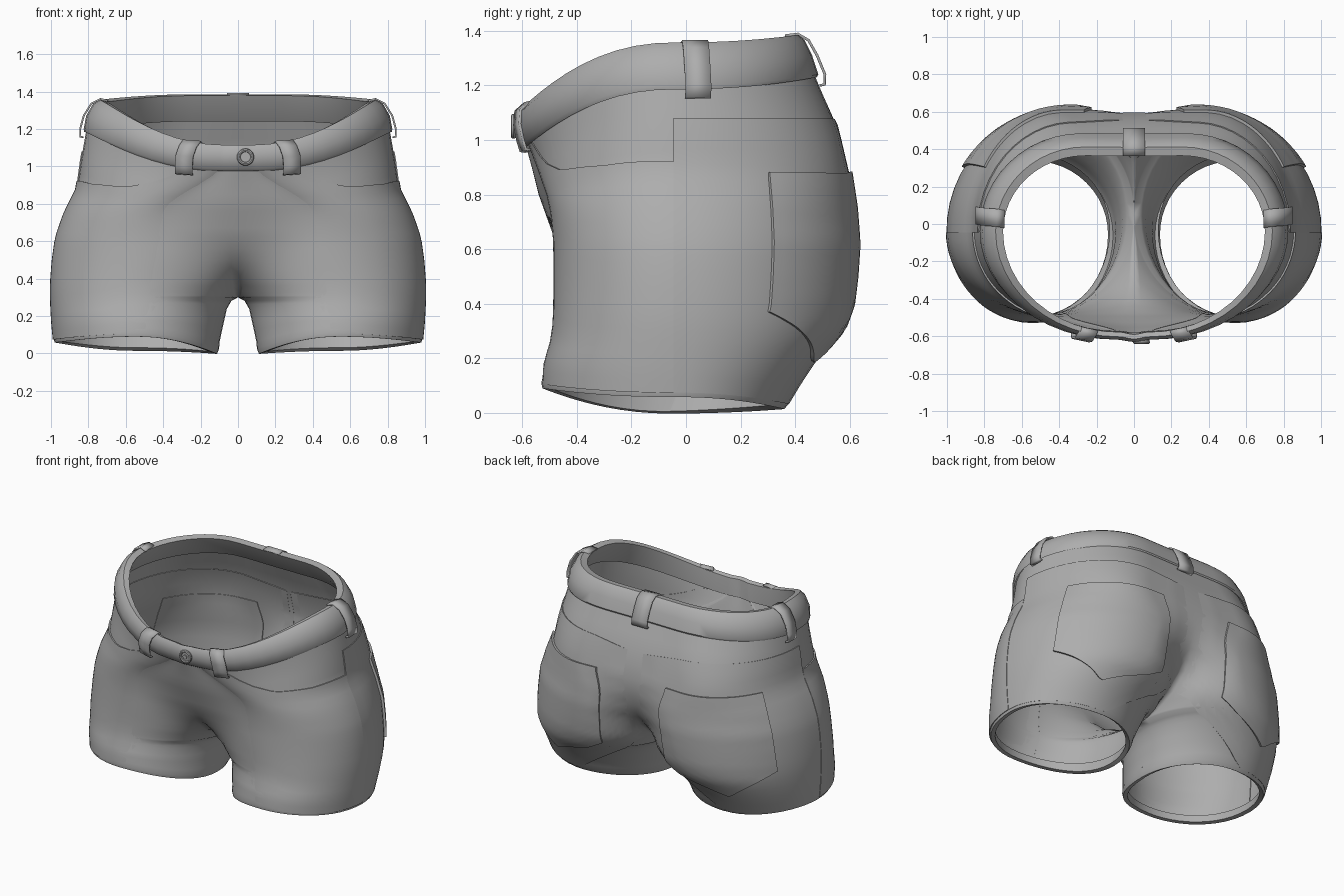
import bpy, bmesh, math
from mathutils import Vector

if "Cube" in bpy.data.objects:
    bpy.data.objects.remove(bpy.data.objects["Cube"])

cloth = bpy.data.materials.new("grey_cloth")
cloth.diffuse_color = (0.42, 0.42, 0.42, 1)
cloth.use_nodes = True
cloth.node_tree.nodes["Principled BSDF"].inputs["Base Color"].default_value = cloth.diffuse_color

# Half cross-sections, hem to waist:
# z side, z front, z back, inner x, centre-front y, front y, side x, bulge x, back y, centre-back y
ROWS = [
    (.058, .09, .014, .112, -.06, -.526, .98, .54, .36, -.06),
    (.16, .18, .14, .085, -.01, -.522, .99, .54, .435, -.01),
    (.25, .25, .25, .06, .03, -.50, .995, .53, .515, .03),
    (.285, .285, .285, .035, .045, -.492, .996, .525, .545, .045),
    (.30, .30, .30, 0, .05, -.49, .997, .52, .557, .05),
    (.31, .31, .31, 0, -.05, -.489, .997, .52, .565, .11),
    (.33, .33, .33, 0, -.13, -.488, .998, .52, .575, .17),
    (.40, .40, .40, 0, -.28, -.485, .995, .50, .60, .32),
    (.50, .50, .50, 0, -.40, -.485, .987, .47, .612, .45),
    (.62, .62, .62, 0, -.475, -.485, .97, .45, .62, .55),
    (.75, .73, .75, 0, -.515, -.495, .925, .43, .61, .59),
    (.88, .80, .87, 0, -.54, -.51, .86, .40, .592, .595),
    (1.04, .90, 1.05, 0, -.565, -.545, .838, .34, .55, .553),
]
ROWS.append((1.20, .99, 1.24, 0, -.59, -.58, .81, .28, .47, .468))
# Waistband, outside bottom over the wide top to inside bottom
BAND = [
    (1.185, .975, 1.23, 0, -.595, -.585, .822, .28, .48, .478),
    (1.20, .985, 1.24, 0, -.61, -.60, .825, .28, .485, .483),
    (1.27, 1.04, 1.31, 0, -.63, -.618, .812, .28, .462, .46),
    (1.335, 1.09, 1.365, 0, -.63, -.618, .775, .27, .435, .433),
    (1.357, 1.115, 1.385, 0, -.615, -.603, .74, .26, .412, .41),
    (1.345, 1.105, 1.378, 0, -.59, -.578, .70, .26, .365, .363),
    (1.27, 1.045, 1.31, 0, -.585, -.573, .735, .26, .40, .398),
    (1.195, .985, 1.24, 0, -.58, -.57, .785, .27, .45, .448),
]
SIDE_Y, CROTCH_Y = -.04, .05


def ramp(x, a, b):
    t = min(max((x - a) / (b - a), 0), 1)
    return t * t * (3 - 2 * t)


def section(row, u):
    """Point on a half section; u runs centre front, side, centre back."""
    zs, zf, zb, xi, yf, yfm, xs, xc, ybm, yb = row
    front = u <= .5
    zc, yc, ym = (zf, yf, yfm) if front else (zb, yb, ybm)
    if front:
        xc -= .18 * ramp(zs, .82, 1.2)
    else:
        xc -= .11 * ramp(zs, .15, .4) * (1 - ramp(zs, .7, .95))
    s = (u if front else 1 - u) * 4
    if s >= 1:
        a = (s - 1) * math.pi / 2
        c = max(math.cos(a), 0)
        return Vector((xc + (xs - xc) * math.sin(a), SIDE_Y + (ym - SIDE_Y) * c,
                       zs + (zc - zs) * c ** 2.2))
    # leg ellipse, cut by the middle plane above the crotch, easing into a flat torso
    mid = yc if zs < .3 else CROTCH_Y
    a0 = math.asin(min(max((yc - mid) / (ym - mid), 0), .985))
    a = a0 + (math.pi / 2 - a0) * s
    k = ramp(zs, .36, .66)
    x = xi + (xc - xi) * ((1 - math.cos(a) / math.cos(a0)) * (1 - k) + s * k)
    y = (mid + (ym - mid) * math.sin(a)) * (1 - k) + (yc + (ym - yc) * s * s * (3 - 2 * s)) * k
    z = zc
    if zs < .3:
        z += (zs - .25 * (.3 - zs) - zc) * math.cos(a) ** 2
    return Vector((x, y, z))


def row_at(z):
    z = min(max(z, ROWS[0][0]), ROWS[-1][0])
    for a, b in zip(ROWS, ROWS[1:]):
        if z <= b[0]:
            t = (z - a[0]) / (b[0] - a[0])
            return [p + (q - p) * t for p, q in zip(a, b)]


def surface(u, z, off=0):
    """Point on the garment, pushed outwards by off."""
    p = section(row_at(z), u)
    if off:
        du = section(row_at(z), min(u + .015, 1)) - section(row_at(z), max(u - .015, 0))
        dz = section(row_at(z + .03), u) - section(row_at(z - .03), u)
        p += du.cross(dz).normalized() * off
    p.x = max(p.x, 0)
    return p


def grid_object(name, rows, mirror=True, thick=0, angle=40):
    bm = bmesh.new()
    vs = [[bm.verts.new(p) for p in r] for r in rows]
    for a, b in zip(vs, vs[1:]):
        for i in range(len(a) - 1):
            bm.faces.new((a[i], a[i + 1], b[i + 1], b[i]))
    bmesh.ops.remove_doubles(bm, verts=bm.verts, dist=.0004)
    me = bpy.data.meshes.new(name)
    bm.to_mesh(me)
    bm.free()
    me.materials.append(cloth)
    ob = bpy.data.objects.new(name, me)
    bpy.context.collection.objects.link(ob)
    if thick:
        m = ob.modifiers.new("thickness", 'SOLIDIFY')
        m.thickness, m.offset = thick, 0
    if mirror:
        m = ob.modifiers.new("mirror", 'MIRROR')
        m.merge_threshold = .0005
    bpy.ops.object.select_all(action='DESELECT')
    bpy.context.view_layer.objects.active = ob
    ob.select_set(True)
    bpy.ops.object.shade_smooth_by_angle(angle=math.radians(angle))
    return ob


def lerp_points(pts, x):
    for a, b in zip(pts, pts[1:]):
        if x <= b[0]:
            return a[1] + (b[1] - a[1]) * max(x - a[0], 0) / (b[0] - a[0])
    return pts[-1][1]


def patch(name, u0, u1, top, bottom, off, n=24, m=18):
    """Raised cloth panel following the garment, with turned-in edges."""
    rows = []
    for j in [-1] + list(range(m + 1)) + [m + 1]:
        t = min(max(j / m, 0), 1)
        row = []
        for i in [-1] + list(range(n + 1)) + [n + 1]:
            s = min(max(i / n, 0), 1)
            u = u0 + (u1 - u0) * s
            edge = i in (-1, n + 1) or j in (-1, m + 1)
            z0, z1 = lerp_points(bottom, u), lerp_points(top, u)
            row.append(surface(u, z0 + (z1 - z0) * t, -.004 if edge else off(s)))
        rows.append(row)
    return grid_object(name, rows)


# Body: torso and both legs, starting with a turned-in hem
US = [i / 48 for i in range(49)]
levels = [.058, .08, .11, .16, .2, .25, .27, .285, .3, .31, .33, .36, .4, .45, .5, .56, .62,
          .68, .75, .81, .88, .96, 1.04, 1.12, 1.2]
body = [[surface(u, .11, -.03) for u in US], [surface(u, .06, -.028) for u in US],
        [surface(u, .058, -.008) for u in US]]
body += [[surface(u, z, .005 if .07 < z < .1 else 0) for u in US] for z in levels]
grid_object("shorts_body", body, angle=60)

# Front panel with the curved hip pocket opening
patch("front_panel", .2, .498,
      [(.2, 1.19), (.285, 1.19), (.305, 1.04), (.34, .965), (.41, .93), (.5, .92)],
      [(0, .075), (1, .075)], lambda s: -.003 + .012 * min(1, s * 2))

# Back panel below the yoke seam
patch("back_panel", .498, .99, [(.5, 1.08), (.75, 1.06), (1, 1.03)],
      [(.5, .075), (.75, .075), (.9, .34), (1, .42)],
      lambda s: -.003 + .009 * min(1, (1 - s) * 5))

# Back pockets with a pointed bottom
patch("back_pocket", .59, .825, [(.59, .88), (.825, .89)],
      [(.59, .37), (.705, .20), (.825, .36)], lambda s: .02)

# Waistband
grid_object("waistband", [[section(r, u) for u in US] for r in BAND])


# Belt loops wrapped over the waistband
def belt_loop(name, u, width, mirror, tan=None):
    path = [section(r, u) for r in BAND[:6]]
    if tan is None:
        tan = section(BAND[2], u + .02) - section(BAND[2], u - .02)
    tan = Vector(tan)
    tan.z *= .4
    tan.normalize()
    up = Vector((0, 0, 1))
    out = tan.cross(up).normalized()
    pts = [path[0] + out * .012 - up * .03, path[0] + out * .03 - up * .027,
           path[1] + out * .026, path[2] + out * .02, path[3] + out * .016,
           path[4] + up * .003, path[5] + up * .004]
    rows = [[p - tan * width / 2, p + tan * width / 2] for p in pts]
    return grid_object(name, rows, mirror, .01, 50)


belt_loop("front_belt_loop", .291, .095, True)
belt_loop("side_belt_loop", .526, .095, True, (0, 1, 0))
belt_loop("back_belt_loop", 1.0, .115, False, (-1, 0, 0))


# Waist button: disc, raised rim and centre stud
def finish(ob, name):
    ob.name = name
    ob.data.materials.append(cloth)
    bpy.ops.object.shade_smooth_by_angle(angle=math.radians(40))


for name, r, d, y in (("button_disc", .042, .02, -.624), ("button_stud", .014, .02, -.632)):
    bpy.ops.mesh.primitive_cylinder_add(vertices=20, radius=r, depth=d, location=(.04, y, 1.05),
                                        rotation=(math.pi / 2, 0, 0))
    finish(bpy.context.object, name)
bpy.ops.mesh.primitive_torus_add(major_segments=20, minor_segments=8, major_radius=.036,
                                 minor_radius=.01, location=(.04, -.632, 1.05),
                                 rotation=(math.pi / 2, 0, 0))
finish(bpy.context.object, "button_rim")
